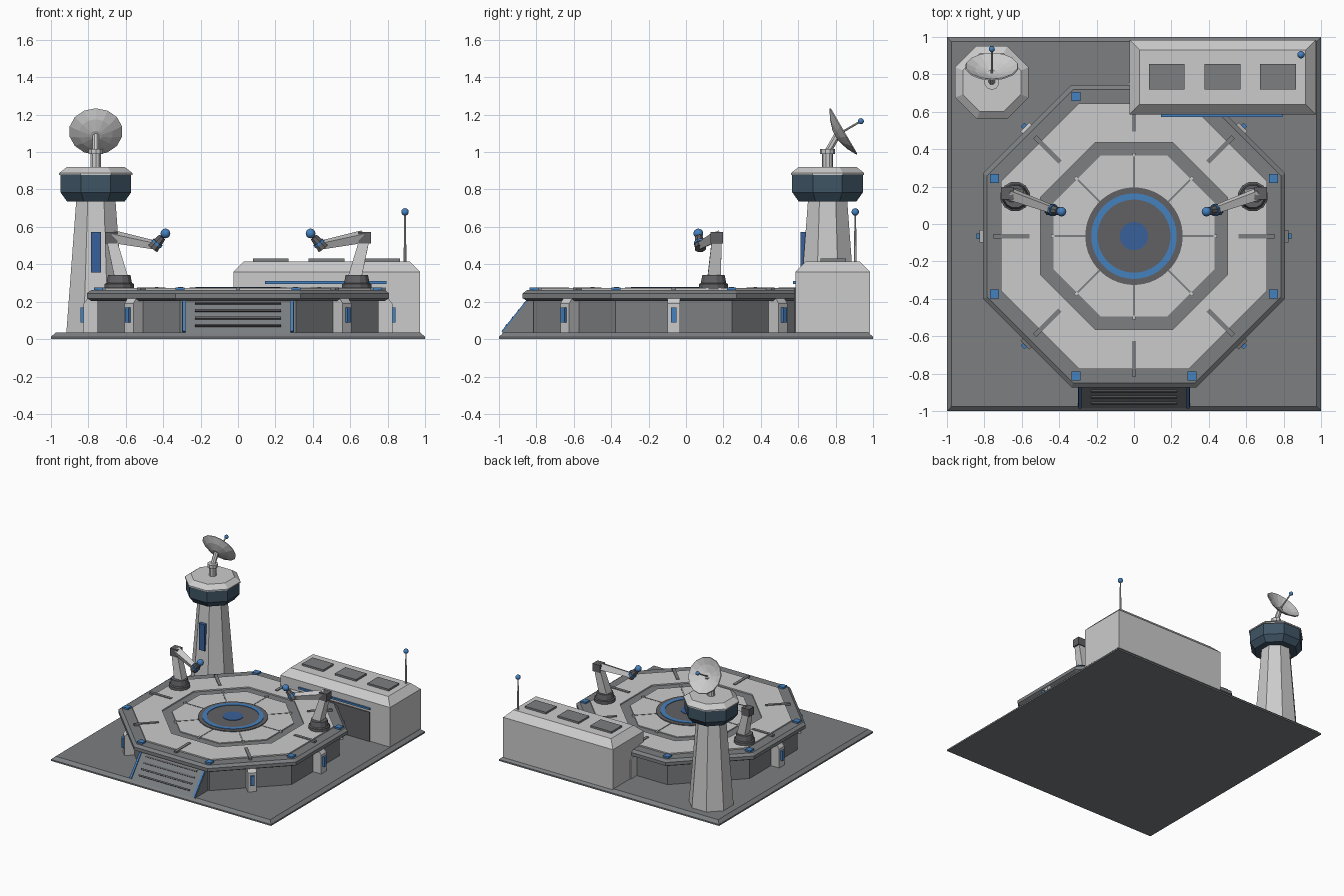
import bpy, bmesh
from math import pi, cos, sin
from mathutils import Vector, Matrix

if "Cube" in bpy.data.objects:
    bpy.data.objects.remove(bpy.data.objects["Cube"])

def material(name, rgb):
    m = bpy.data.materials.new(name)
    m.diffuse_color = (*rgb, 1)
    m.use_nodes = True
    m.node_tree.nodes["Principled BSDF"].inputs["Base Color"].default_value = m.diffuse_color
    return m

BLUE = material("blue_light", (0.06, 0.22, 0.52))
DEEP = material("deep_blue", (0.04, 0.12, 0.32))
GLASS = material("dark_glass", (0.05, 0.09, 0.13))
DARK = material("dark_grey", (0.12, 0.12, 0.13))
MID = material("mid_grey", (0.2, 0.21, 0.22))
PAD = Vector((0, -0.065, 0))
TOWER = Vector((-0.76, 0.757, 0))

def loft(name, rings, mat=None, closed=False):
    """Skin a list of equal-length point rings; cap the ends unless closed."""
    bm = bmesh.new()
    vs = [[bm.verts.new(p) for p in r] for r in rings]
    n = len(vs[0])
    pairs = list(zip(vs, vs[1:])) + ([(vs[-1], vs[0])] if closed else [])
    for a, b in pairs:
        for i in range(n):
            j = (i + 1) % n
            bm.faces.new((a[i], a[j], b[j], b[i]))
    if not closed:
        bm.faces.new(vs[0])
        bm.faces.new(vs[-1])
    bmesh.ops.recalc_face_normals(bm, faces=bm.faces)
    me = bpy.data.meshes.new(name)
    bm.to_mesh(me)
    bm.free()
    ob = bpy.data.objects.new(name, me)
    bpy.context.collection.objects.link(ob)
    if mat:
        me.materials.append(mat)
    return ob

def lathe(name, prof, n, at, mat=None, closed=False, axis=(0, 0, 1)):
    """Prism/lathe; radii are apothems so flats sit on the axes."""
    q = Vector((0, 0, 1)).rotation_difference(Vector(axis))
    k = 1 / cos(pi / n)
    ang = [2 * pi * (i + 0.5) / n for i in range(n)]
    at = Vector(at)
    return loft(name, [[at + q @ Vector((r * k * cos(a), r * k * sin(a), z)) for a in ang]
                       for r, z in prof], mat, closed)

def rod(name, a, b, r1, r2, n=8, mat=None):
    d = Vector(b) - Vector(a)
    return lathe(name, [(r1, 0), (r2, d.length)], n, a, mat, axis=d)

def box(name, lo, hi, mat=None, inset=0, turn=None):
    """Box from corner to corner, optionally narrowed at the top or turned by a matrix."""
    rings = []
    for z, i in ((lo[2], 0), (hi[2], inset)):
        x0, x1, y0, y1 = lo[0] + i, hi[0] - i, lo[1] + i, hi[1] - i
        rings.append([Vector(p) for p in ((x0, y0, z), (x1, y0, z), (x1, y1, z), (x0, y1, z))])
    ob = loft(name, rings, mat)
    if turn:
        ob.data.transform(turn)
    return ob

def ball(name, at, r, mat):
    bm = bmesh.new()
    bmesh.ops.create_uvsphere(bm, u_segments=12, v_segments=8, radius=r,
                              matrix=Matrix.Translation(at))
    for f in bm.faces:
        f.smooth = True
    me = bpy.data.meshes.new(name)
    bm.to_mesh(me)
    bm.free()
    me.materials.append(mat)
    bpy.context.collection.objects.link(bpy.data.objects.new(name, me))

# Ground plate
lathe("ground_plate", [(1, 0), (1, 0.012), (0.975, 0.035)], 4, (0, 0, 0), MID)

# Octagonal landing platform
lathe("platform_wall", [(0.75, 0.03), (0.75, 0.21)], 8, PAD, MID)
lathe("platform_slab", [(0.785, 0.205), (0.808, 0.218), (0.808, 0.245), (0.785, 0.262)], 8, PAD, MID)
lathe("outer_deck", [(0.50, 0.255), (0.71, 0.255), (0.71, 0.272), (0.50, 0.272)], 8, PAD, closed=True)
lathe("inner_deck", [(0.43, 0.255), (0.43, 0.27)], 8, PAD)
lathe("landing_disc", [(0.26, 0.26), (0.26, 0.276)], 48, PAD, DARK)
lathe("landing_ring", [(0.195, 0.27), (0.228, 0.27), (0.228, 0.28), (0.195, 0.28)], 48, PAD, BLUE, closed=True)
lathe("landing_centre", [(0.075, 0.27), (0.075, 0.28)], 32, PAD, DEEP)

# Parts repeated around the platform
for k in range(8):
    T = Matrix.Translation(PAD) @ Matrix.Rotation(k * pi / 4, 4, 'Z')
    box("deck_rib", (0.56, -0.012, 0.26), (0.75, 0.012, 0.277), MID, turn=T)
    box("deck_seam", (0.26, -0.005, 0.26), (0.435, 0.005, 0.272), MID, turn=T)
    box("deck_stud", (0.425, -0.009, 0.26), (0.445, 0.009, 0.278), turn=T)
    c = PAD + T.to_3x3() @ Vector((0.808 * cos(pi / 8), 0.808 * sin(pi / 8), 0))
    box("corner_lamp", (c.x - 0.024, c.y - 0.024, 0.255), (c.x + 0.024, c.y + 0.024, 0.276), BLUE)
    if k != 6:
        leg = [(0.72, 0.03), (0.825, 0.03), (0.825, 0.19), (0.79, 0.235), (0.72, 0.235)]
        loft("platform_leg", [[T @ Vector((r, y, z)) for r, z in leg] for y in (-0.033, 0.033)])
        box("leg_lamp", (0.81, -0.014, 0.09), (0.842, 0.014, 0.17), BLUE, turn=T)

# Front ramp with treads and lit edges
def ramp_strip(name, x0, x1, t0, t1, lift, mat):
    a, b = Vector((0, -0.985, 0.035)), Vector((0, -0.84, 0.215))
    nrm = Vector((0, -0.78, 0.63))
    p, q = a.lerp(b, t0), a.lerp(b, t1)
    prof = [p - nrm * 0.01, p + nrm * lift, q + nrm * lift, q - nrm * 0.01]
    loft(name, [[v + Vector((x, 0, 0)) for v in prof] for x in (x0, x1)], mat)

wedge = [(-0.985, 0.03), (-0.84, 0.215), (-0.8, 0.215), (-0.8, 0.03)]
loft("front_ramp", [[(x, y, z) for y, z in wedge] for x in (-0.3, 0.3)], MID)
for t in (0.2, 0.42, 0.64, 0.86):
    ramp_strip("ramp_tread", -0.23, 0.23, t - 0.025, t + 0.025, 0.008, DARK)
for s in (-1, 1):
    ramp_strip("ramp_edge_light", s * 0.28, s * 0.296, 0.02, 0.95, 0.006, BLUE)

# Hangar building
box("hangar_walls", (-0.025, 0.585, 0.03), (0.972, 0.985, 0.36))
box("hangar_roof", (-0.025, 0.585, 0.36), (0.972, 0.985, 0.415), inset=0.055)
box("hangar_door", (0.15, 0.577, 0.035), (0.79, 0.6, 0.275), DARK)
box("hangar_light", (0.145, 0.573, 0.295), (0.795, 0.6, 0.31), BLUE)
for x in (0.175, 0.473, 0.77):
    box("roof_panel", (x - 0.096, 0.72, 0.41), (x + 0.096, 0.855, 0.43), MID)
rod("antenna_mast", (0.893, 0.905, 0.41), (0.893, 0.905, 0.675), 0.008, 0.004)
ball("antenna_tip", (0.893, 0.905, 0.68), 0.02, BLUE)

# Control tower
lathe("tower_shaft", [(0.158, 0.03), (0.105, 0.74)], 8, TOWER)
lathe("tower_windows", [(0.155, 0.737), (0.189, 0.785), (0.189, 0.88)], 8, TOWER, GLASS)
lathe("tower_cap", [(0.196, 0.878), (0.196, 0.888), (0.155, 0.92)], 8, TOWER)
box("tower_light", (-0.786, 0.613, 0.355), (-0.732, 0.67, 0.572), DEEP)

# Dish on the tower, facing back and up
lathe("dish_post", [(0.028, 0.915), (0.028, 0.99), (0.038, 0.99), (0.038, 1.016)], 10, TOWER)
n = Vector((0, 0.864, 0.504))
rim = Vector((-0.76, 0.84, 1.11))
rod("dish_arm", TOWER + Vector((0, 0.0, 1.0)), rim - n * 0.035, 0.018, 0.018)
lathe("dish", [(0.03, -0.047), (0.09, -0.028), (0.14, 0), (0.136, 0.006), (0.088, -0.018), (0.03, -0.036)],
      14, rim, axis=n)
rod("dish_feed", rim - n * 0.04, rim + n * 0.11, 0.006, 0.005)
ball("dish_feed_tip", rim + n * 0.11, 0.016, BLUE)

# Pair of mirrored robot arms
for s in (-1, 1):
    P = lambda x, y, z: Vector((s * x, y, z))
    lathe("arm_base", [(0.078, 0.265), (0.078, 0.295), (0.068, 0.3), (0.06, 0.342)], 12, P(0.635, 0.147, 0), DARK)
    rod("upper_arm", P(0.622, 0.15, 0.32), P(0.678, 0.165, 0.54), 0.036, 0.026, 4)
    box("elbow", P(0.678 + s * -0.033, 0.132, 0.51), P(0.678 + s * 0.033, 0.198, 0.572), DARK)
    rod("forearm", P(0.67, 0.163, 0.548), P(0.44, 0.08, 0.502), 0.026, 0.018, 4)
    rod("wrist", P(0.455, 0.078, 0.485), P(0.405, 0.069, 0.545), 0.03, 0.02, 8, DARK)
    rod("wrist_band", P(0.437, 0.075, 0.507), P(0.428, 0.073, 0.518), 0.031, 0.03, 8, BLUE)
    ball("tool_tip", P(0.388, 0.066, 0.565), 0.026, BLUE)
